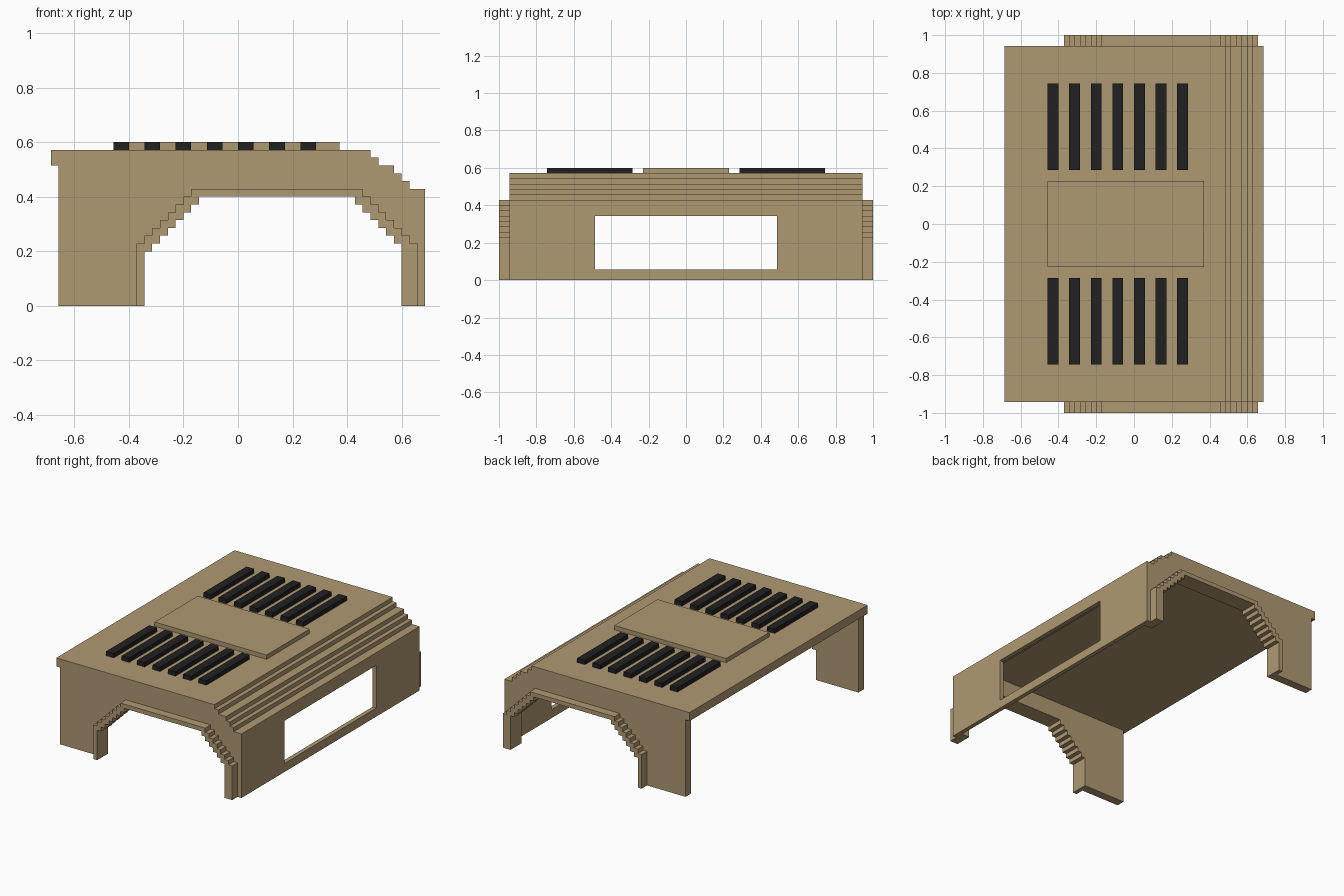
import bpy
import bmesh
from mathutils import Vector

if "Cube" in bpy.data.objects:
    bpy.data.objects.remove(bpy.data.objects["Cube"], do_unlink=True)

U = 1 / 35  # grid step of the stepped design


def material(name, color):
    mat = bpy.data.materials.new(name)
    mat.use_nodes = True
    mat.diffuse_color = (*color, 1)
    mat.node_tree.nodes["Principled BSDF"].inputs["Base Color"].default_value = (*color, 1)
    return mat


TAN = material("tan", (0.43, 0.32, 0.17))
BLACK = material("black", (0.015, 0.015, 0.015))


def extrude(name, profile, y0, y1, mat=TAN):
    """Extrude an (x, z) outline along y, all in grid steps."""
    bm = bmesh.new()
    face = bm.faces.new([bm.verts.new(Vector((x, y0, z)) * U) for x, z in profile])
    grown = bmesh.ops.extrude_face_region(bm, geom=[face])["geom"]
    verts = [g for g in grown if isinstance(g, bmesh.types.BMVert)]
    bmesh.ops.translate(bm, verts=verts, vec=(0, (y1 - y0) * U, 0))
    bmesh.ops.recalc_face_normals(bm, faces=bm.faces)
    mesh = bpy.data.meshes.new(name)
    bm.to_mesh(mesh)
    bm.free()
    mesh.materials.append(mat)
    obj = bpy.data.objects.new(name, mesh)
    bpy.context.collection.objects.link(obj)
    return obj


def box(name, x0, x1, y0, y1, z0, z1, mat=TAN):
    return extrude(name, [(x0, z0), (x1, z0), (x1, z1), (x0, z1)], y0, y1, mat)


def stairs(x, z, steps, dx, dz, rise_first):
    """Corner points of a flight of unit steps, including its start."""
    pts = [(x, z)]
    for _ in range(steps):
        if rise_first:
            pts.append((x, z + dz))
        else:
            pts.append((x + dx, z))
        x, z = x + dx, z + dz
        pts.append((x, z))
    return pts


# Roof slab with the stepped edge running down to the side panel
underside = [(17, 18), (17, 17), (19, 17)] + stairs(19, 16, 2, 1, -1, False) + [(21, 14), (23, 14)]
top = ([(-24, 18), (-24, 20), (17, 20)] + stairs(17, 19, 1, 1, -1, False)
       + stairs(20, 18, 3, 1, -1, True) + [(24, 15), (24, 14)])
extrude("roof", top + underside[::-1], -33, 33)

# Stepped arch outlines, left foot to right foot
outer_arch = [(-13, 0)] + stairs(-13, 8, 7, 1, 1, False) + stairs(16, 15, 7, 1, -1, True) + [(23, 0)]
inner_arch = [(-12, 0)] + stairs(-12, 7, 7, 1, 1, False) + stairs(15, 14, 6, 1, -1, True) + [(21, 0)]

# End walls and their raised arch trims
wall = [(-23, 0), (-23, 18)] + underside + outer_arch[-2::-1]
for label, side in (("front", -1), ("back", 1)):
    extrude(label + "_wall", wall, 31 * side, 33 * side)
    extrude(label + "_arch_trim", outer_arch + inner_arch[::-1], 31 * side, 35 * side)
    box(label + "_window_pillar", 23, 24, 17 * side, 33 * side, 2, 12)

# Side panel around the window opening
box("window_sill", 23, 24, -33, 33, 0, 2)
box("window_lintel", 23, 24, -33, 33, 12, 14)

# Raised hatch and two rows of vent slats
box("roof_hatch", -16, 13, -8, 8, 20, 21)
for label, side in (("front", -1), ("back", 1)):
    for i in range(7):
        x = -16 + 4 * i
        box(f"{label}_vent_slat_{i + 1}", x, x + 2, 10 * side, 26 * side, 20, 21, BLACK)
